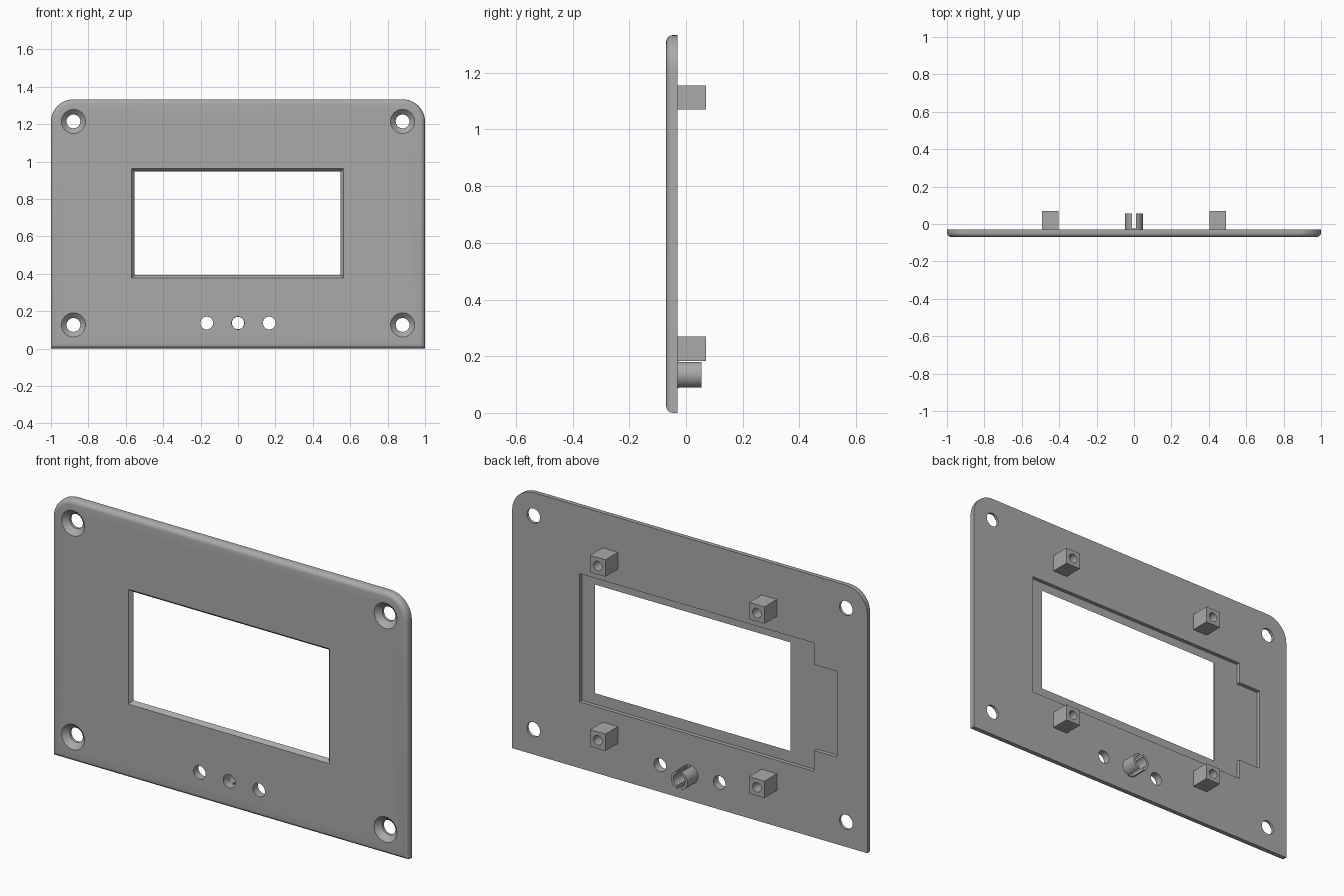
import bpy, bmesh, math
from mathutils import Matrix, Vector

cube = bpy.data.objects.get("Cube")
if cube:
    bpy.data.objects.remove(cube, do_unlink=True)

FRONT, BACK, HEIGHT = -0.07, -0.03, 1.333

grey = bpy.data.materials.new("matte grey")
grey.use_nodes = True
grey.diffuse_color = (0.4, 0.4, 0.4, 1)
grey.node_tree.nodes["Principled BSDF"].inputs["Base Color"].default_value = (0.4, 0.4, 0.4, 1)


def finish(name, bm):
    bmesh.ops.recalc_face_normals(bm, faces=bm.faces)
    mesh = bpy.data.meshes.new(name)
    bm.to_mesh(mesh)
    bm.free()
    mesh.materials.append(grey)
    obj = bpy.data.objects.new(name, mesh)
    bpy.context.collection.objects.link(obj)
    return obj


def loft(name, front_outline, y0, back_outline, y1):
    """Solid between two (x, z) outlines at depths y0 and y1."""
    bm = bmesh.new()
    a = [bm.verts.new((x, y0, z)) for x, z in front_outline]
    b = [bm.verts.new((x, y1, z)) for x, z in back_outline]
    bm.faces.new(a)
    bm.faces.new(b[::-1])
    n = len(a)
    for i in range(n):
        bm.faces.new((a[i], b[i], b[(i + 1) % n], a[(i + 1) % n]))
    return finish(name, bm)


def rect(x0, x1, z0, z1):
    return [(x0, z0), (x1, z0), (x1, z1), (x0, z1)]


def box(name, x0, x1, y0, y1, z0, z1):
    return loft(name, rect(x0, x1, z0, z1), y0, rect(x0, x1, z0, z1), y1)


def circle(x, z, r, n=32):
    return [(x + r * math.cos(math.tau * i / n), z + r * math.sin(math.tau * i / n)) for i in range(n)]


def rod(name, x, z, r0, y0, r1, y1):
    return loft(name, circle(x, z, r0), y0, circle(x, z, r1), y1)


def activate(obj):
    bpy.ops.object.select_all(action="DESELECT")
    obj.select_set(True)
    bpy.context.view_layer.objects.active = obj


def cut(obj, cutter):
    activate(obj)
    mod = obj.modifiers.new("cut", "BOOLEAN")
    mod.operation, mod.solver, mod.object = "DIFFERENCE", "EXACT", cutter
    bpy.ops.object.modifier_apply(modifier=mod.name)
    bpy.data.objects.remove(cutter, do_unlink=True)


def smooth(obj):
    activate(obj)
    bpy.ops.object.shade_smooth_by_angle(angle=math.radians(30))


# Panel with round upper corners and a rounded front rim
R = 0.12
outline = [(-1, 0), (1, 0)]
for cx, start in ((1 - R, 0), (R - 1, 90)):
    for i in range(13):
        a = math.radians(start + i * 7.5)
        outline.append((cx + R * math.cos(a), HEIGHT - R + R * math.sin(a)))
panel = loft("front_panel", outline, FRONT, outline, BACK)
bm = bmesh.new()
bm.from_mesh(panel.data)
rim = [e for e in bm.edges if all(v.co.y < FRONT + 0.001 for v in e.verts)]
bmesh.ops.bevel(bm, geom=rim, offset=0.024, segments=6, profile=0.5, affect="EDGES")
bm.to_mesh(panel.data)
bm.free()

# Stepped recess in the back
recess = [(-0.7, 0.337), (0.62, 0.337), (0.62, 0.99), (-0.7, 0.99),
          (-0.7, 0.88), (-0.83, 0.88), (-0.83, 0.443), (-0.7, 0.443)]
cut(panel, loft("recess_cutter", recess, -0.05, recess, 0))

# Tapered display window
cut(panel, loft("window_cutter", rect(-0.577, 0.573, 0.37, 0.97), -0.08,
                rect(-0.549, 0.543, 0.397, 0.942), -0.045))

# Countersunk corner screw holes
for x in (-0.88, 0.88):
    for z in (0.127, 1.215):
        cut(panel, rod("screw_hole_cutter", x, z, 0.037, -0.1, 0.037, 0))
        cut(panel, rod("countersink_cutter", x, z, 0.075, -0.08, 0.035, -0.042))

# Row of button holes
for x in (-0.167, 0, 0.167):
    cut(panel, rod("button_hole_cutter", x, 0.137, 0.034, -0.1, 0.034, 0))
smooth(panel)

# Standoff posts with blind pilot holes
for side, x in (("right", -0.448), ("left", 0.448)):
    for level, z in (("lower", 0.226), ("upper", 1.113)):
        post = box(f"{level}_{side}_standoff", x - 0.043, x + 0.043, BACK, 0.07, z - 0.043, z + 0.043)
        cut(post, rod("pilot_cutter", x, z, 0.024, -0.01, 0.024, 0.1))
        smooth(post)

# Split guide tube behind the middle button hole
tube = rod("split_guide_tube", 0, 0.135, 0.047, BACK, 0.047, 0.055)
cut(tube, rod("bore_cutter", 0, 0.137, 0.033, -0.1, 0.033, 0.1))
cut(tube, box("slot_cutter", -0.012, 0.012, -0.025, 0.1, 0.05, 0.22))
smooth(tube)
